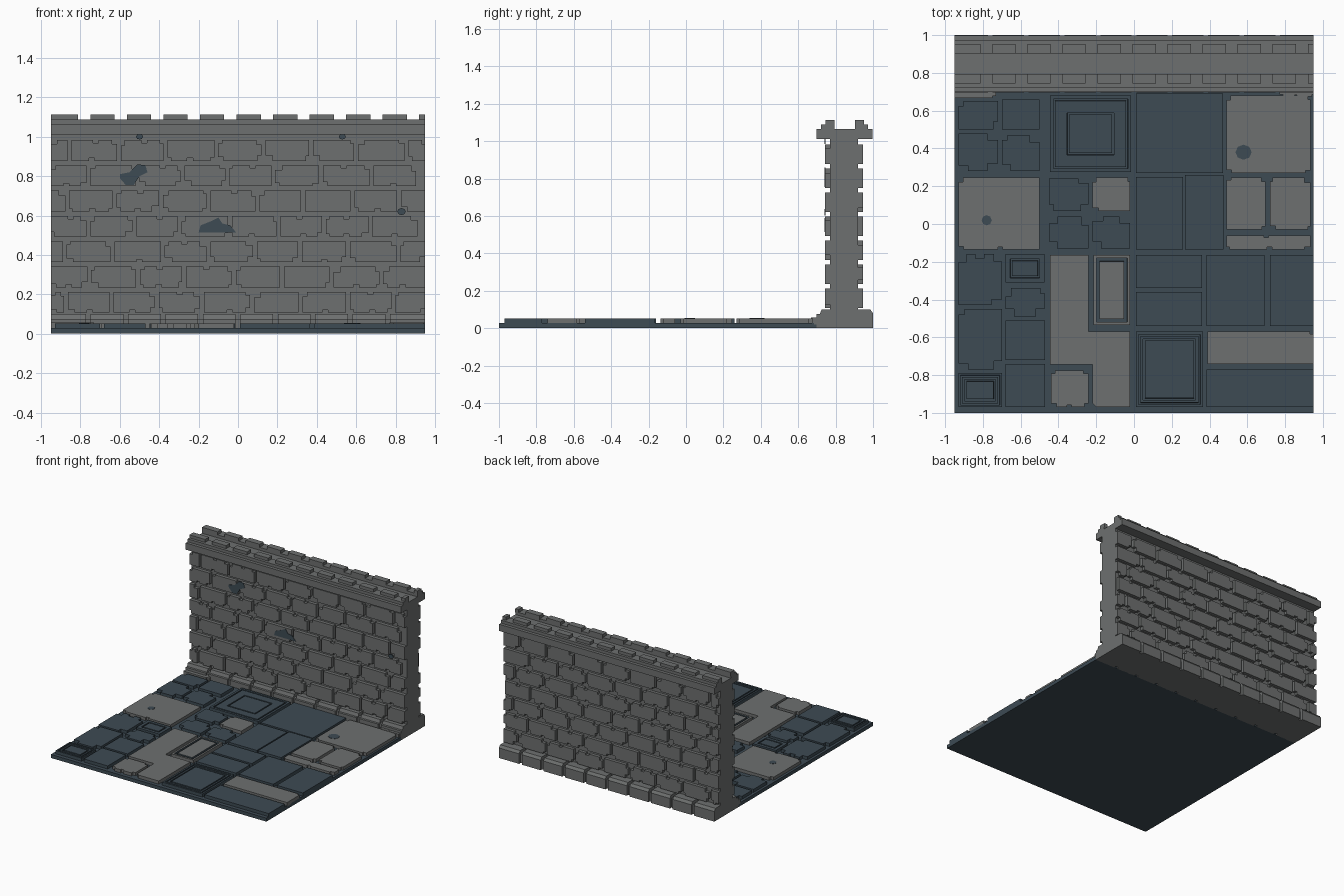
import bpy
import bmesh
import math
import random

rng = random.Random(7)
cube = bpy.data.objects.get("Cube")
if cube:
    bpy.data.objects.remove(cube)


def material(name, rgb):
    m = bpy.data.materials.new(name)
    m.use_nodes = True
    m.diffuse_color = (*rgb, 1)
    m.node_tree.nodes["Principled BSDF"].inputs["Base Color"].default_value = (*rgb, 1)
    return m


STONE = material("grey stone", (0.155, 0.162, 0.16))
SLATE = material("blue slate", (0.047, 0.07, 0.088))


def finish(bm, name, mat):
    bmesh.ops.recalc_face_normals(bm, faces=bm.faces)
    mesh = bpy.data.meshes.new(name)
    bm.to_mesh(mesh)
    bm.free()
    mesh.materials.append(mat)
    obj = bpy.data.objects.new(name, mesh)
    bpy.context.collection.objects.link(obj)
    return obj


def prism(bm, outline, place, a, b):
    """Extrude a 2D outline from depth a to depth b; returns the far cap."""
    near = [bm.verts.new(place(u, v, a)) for u, v in outline]
    far = [bm.verts.new(place(u, v, b)) for u, v in outline]
    n = len(outline)
    bm.faces.new(near)
    cap = bm.faces.new(far)
    for i in range(n):
        j = (i + 1) % n
        bm.faces.new((near[i], near[j], far[j], far[i]))
    return cap


def along_x(u, v, d):
    return (d, u, v)


def along_y(u, v, d):
    return (u, d, v)


def along_z(u, v, d):
    return (u, v, d)


def rect(u0, v0, u1, v1):
    return [(u0, v0), (u1, v0), (u1, v1), (u0, v1)]


def chipped(u0, v0, u1, v1, chance, size):
    """Rectangle with random square chips out of corners and long sides."""
    pts = []
    corners = rect(u0, v0, u1, v1)
    for i, (u, v) in enumerate(corners):
        su, sv = (1 if u == u0 else -1), (1 if v == v0 else -1)
        if rng.random() < chance:
            a, b = rng.uniform(0.5, 1.3) * size, rng.uniform(0.5, 1) * size
            step = [(u, v + sv * b), (u + su * a, v + sv * b), (u + su * a, v)]
            pts += step if i % 2 == 0 else step[::-1]
        else:
            pts.append((u, v))
        # chip in the middle of the bottom and top sides
        if i % 2 == 0 and u1 - u0 > size * 5 and rng.random() < chance * 0.6:
            c = (u0 + u1) / 2 + rng.uniform(-0.5, 0.5) * size
            w, d = su * size * 0.5, sv * size * 0.5
            pts += [(c - w, v), (c - w, v + d), (c + w, v + d), (c + w, v)]
    return pts


def blob(cx, cy, rx, ry, sides=10):
    return [(cx + rx * math.cos(math.tau * i / sides), cy + ry * math.sin(math.tau * i / sides))
            for i in range(sides)]


HALF = 0.95
TOP = 0.053

# Wall core
bm = bmesh.new()
prism(bm, rect(0.77, 0, 0.92, 1.03), along_x, -HALF, HALF)
finish(bm, "wall_core", STONE)

# Staggered brick courses on both wall faces
for name, inner, outer in (("front_bricks", 0.775, 0.743), ("back_bricks", 0.915, 0.945)):
    bm = bmesh.new()
    for row in range(7):
        z0 = 0.107 + row * 0.1285
        joint = -0.99 if row % 2 else -1.11
        while joint < HALF:
            nxt = joint + 0.243 + rng.uniform(-0.015, 0.015)
            x0, x1 = max(joint + 0.01, -HALF), min(nxt - 0.01, HALF)
            if x1 - x0 > 0.03:
                prism(bm, chipped(x0, z0, x1, z0 + 0.105, 0.5, 0.028), along_y, inner, outer)
            joint = nxt
    finish(bm, name, STONE)

# Worn blue patches on the front of the wall
bm = bmesh.new()
patches = [
    [(-0.60, 0.79), (-0.57, 0.755), (-0.53, 0.755), (-0.50, 0.80), (-0.46, 0.82),
     (-0.47, 0.855), (-0.51, 0.86), (-0.55, 0.82), (-0.60, 0.81)],
    [(-0.20, 0.515), (-0.01, 0.515), (-0.04, 0.55), (-0.08, 0.56), (-0.10, 0.59),
     (-0.14, 0.57), (-0.19, 0.55)],
    blob(0.83, 0.62, 0.022, 0.018, 8),
    blob(-0.5, 1.0, 0.018, 0.014, 8),
    blob(0.53, 1.0, 0.018, 0.014, 8),
]
for p in patches:
    prism(bm, p, along_y, 0.746, 0.74)
finish(bm, "wall_patches", SLATE)

# Stepped cap and its two rows of merlons
cap_half = [(0.15, 1.012), (0.15, 1.065), (0.125, 1.065), (0.125, 1.088), (0.055, 1.088), (0.055, 1.065)]
bm = bmesh.new()
mid = 0.848
prism(bm, [(mid + u, v) for u, v in cap_half] + [(mid - u, v) for u, v in cap_half[::-1]],
      along_x, -HALF, HALF)
finish(bm, "wall_cap", STONE)
bm = bmesh.new()
for k in range(11):
    x = -0.935 + k * 0.1855
    for y in (0.745, 0.903):
        x0 = -HALF if k == 0 else x
        prism(bm, rect(x0, y, min(x + 0.123, HALF), y + 0.05), along_z, 1.08, 1.112)
finish(bm, "wall_merlons", STONE)

# Base moulding: a run of stepped blocks over a continuous plinth
bm = bmesh.new()
prism(bm, rect(0.715, 0, 0.98, 0.075), along_x, -HALF, HALF)
base = [(0.697, 0), (0.697, 0.075), (0.715, 0.075), (0.725, 0.1), (0.78, 0.1),
        (0.91, 0.1), (0.985, 0.1), (1.0, 0.08), (1.0, 0)]
for k in range(10):
    x = -HALF + k * 0.19
    prism(bm, base, along_x, x + (0.012 if k else 0), x + (0.178 if k < 9 else 0.19))
prism(bm, chipped(-HALF, 0.668, -0.73, 0.72, 0.5, 0.015), along_z, 0.02, 0.056)
prism(bm, chipped(0.77, 0.675, HALF, 0.72, 0.5, 0.015), along_z, 0.02, 0.056)
finish(bm, "wall_base", STONE)

# Floor slab
bm = bmesh.new()
prism(bm, rect(-HALF, -1, HALF, 0.70), along_z, 0, 0.028)
finish(bm, "floor_slab", SLATE)


def tiles(name, mat, boxes, chance=0.0, size=0.02):
    bm = bmesh.new()
    for b in boxes:
        prism(bm, chipped(*b, chance, size), along_z, 0.02, TOP)
    finish(bm, name, mat)


# Plain slate tiles
tiles("slate_tiles", SLATE, [
    (0.01, 0.27, 0.47, 0.69), (0.01, -0.135, 0.26, 0.25), (0.27, -0.135, 0.475, 0.26),
    (0.01, -0.34, 0.36, -0.165), (0.01, -0.54, 0.36, -0.36),
    (0.385, -0.54, 0.69, -0.165), (0.72, -0.54, HALF, -0.165), (0.385, -0.97, HALF, -0.77)])

# Broken slate tiles
tiles("broken_slate_tiles", SLATE, [
    (-0.93, 0.50, -0.72, 0.65), (-0.93, 0.28, -0.72, 0.48), (-0.70, 0.50, -0.50, 0.66),
    (-0.70, 0.28, -0.50, 0.47), (-0.45, 0.07, -0.24, 0.24), (-0.45, -0.13, -0.24, 0.04),
    (-0.22, -0.13, -0.02, 0.04), (-0.93, -0.43, -0.70, -0.16), (-0.93, -0.77, -0.70, -0.45),
    (-0.68, -0.49, -0.47, -0.34), (-0.68, -0.72, -0.47, -0.51), (-0.68, -0.97, -0.47, -0.74)],
    0.6, 0.045)

# Worn grey tiles
tiles("stone_tiles", STONE, [
    (0.49, 0.27, 0.935, 0.68), (0.49, -0.03, 0.695, 0.245), (0.72, -0.03, 0.935, 0.245),
    (0.49, -0.135, 0.935, -0.06), (-0.93, -0.135, -0.50, 0.245), (-0.22, 0.07, -0.02, 0.245),
    (-0.44, -0.97, -0.24, -0.775), (0.39, -0.74, HALF, -0.57)], 0.7, 0.025)
bm = bmesh.new()
ell = [(-0.445, -0.745), (-0.22, -0.745), (-0.22, -0.95), (-0.20, -0.97), (-0.02, -0.97),
       (-0.02, -0.57), (-0.24, -0.57), (-0.24, -0.165), (-0.445, -0.165)]
prism(bm, ell, along_z, 0.02, TOP)
finish(bm, "stone_angle_tile", STONE)

# Blue wear spots on grey tiles
bm = bmesh.new()
for spot in (blob(0.58, 0.38, 0.043, 0.04, 8), blob(-0.78, 0.02, 0.027, 0.027, 8)):
    prism(bm, spot, along_z, 0.05, TOP + 0.002)
finish(bm, "floor_spots", SLATE)


def grooved_tile(name, mat, box, bands, groove=0.012):
    """Tile whose top carries concentric grooves after each band width."""
    bm = bmesh.new()
    top = prism(bm, rect(*box), along_z, 0.02, TOP)
    bmesh.ops.recalc_face_normals(bm, faces=bm.faces)
    for band in bands:
        for width, depth in ((band, 0), (0.001, -0.018), (groove, 0), (0.001, 0.018)):
            bmesh.ops.inset_region(bm, faces=[top], thickness=width, depth=depth)
    return finish(bm, name, mat)


# Concentric carved tiles
grooved_tile("carved_tile_large", SLATE, (-0.445, 0.275, -0.015, 0.68), (0.025, 0.09))
grooved_tile("carved_tile_front", SLATE, (0.01, -0.97, 0.365, -0.57), (0.02, 0.02))
grooved_tile("carved_tile_corner", SLATE, (-0.93, -0.97, -0.70, -0.79), (0.015, 0.018))
grooved_tile("carved_tile_small", SLATE, (-0.68, -0.31, -0.475, -0.16), (0.035,))

# Framed grey tile with a slate channel coloured by height
frame = grooved_tile("framed_stone_tile", STONE, (-0.215, -0.535, -0.02, -0.165), (0.022,), 0.022)
frame.data.materials.append(SLATE)
for face in frame.data.polygons:
    if 0.03 < face.center.z < TOP - 0.002 and abs(face.center.x + 0.1175) < 0.09 and abs(face.center.y + 0.35) < 0.18:
        face.material_index = 1
